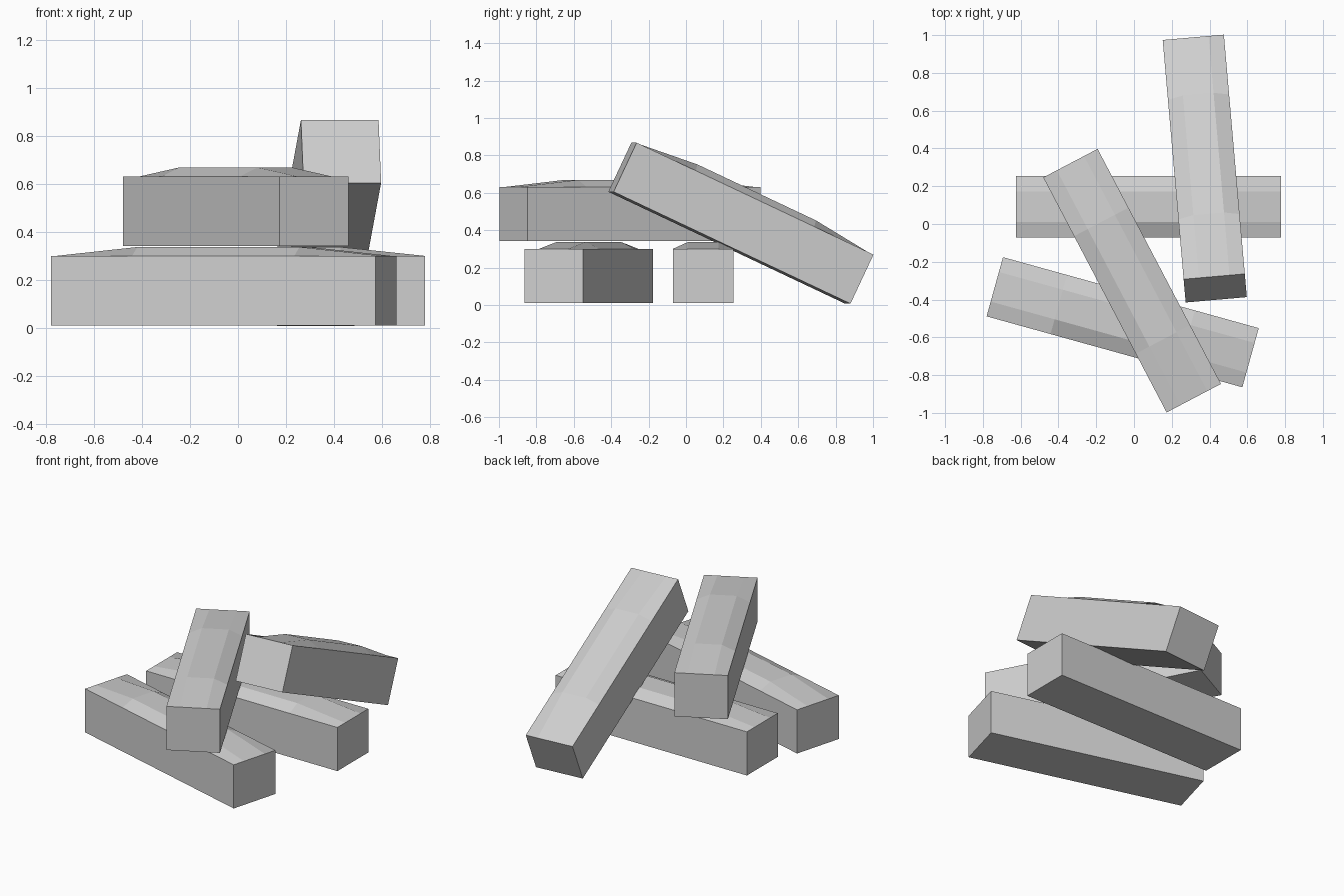
import bpy
import bmesh
from math import radians

if "Cube" in bpy.data.objects:
    bpy.data.objects.remove(bpy.data.objects["Cube"], do_unlink=True)

COLOUR = (0.62, 0.62, 0.62, 1)
stone = bpy.data.materials.new("pale_grey")
stone.use_nodes = True
stone.diffuse_color = COLOUR
stone.node_tree.nodes["Principled BSDF"].inputs["Base Color"].default_value = COLOUR

LENGTH, WIDTH, HEIGHT, CROWN = 1.405, 0.325, 0.29, 0.037
STEPS = (-0.5, -0.25, 0.25, 0.5)


def block(name, location, yaw, pitch=0):
    """Long box whose top is a three by three grid with a raised middle."""
    bm = bmesh.new()
    top = [[bm.verts.new((u * LENGTH, v * WIDTH,
                          HEIGHT + (CROWN if abs(u) + abs(v) == 0.5 else 0)))
            for v in STEPS] for u in STEPS]

    # Crowned top; corner faces start on a rim vertex so they split across the corner
    for i in range(3):
        for j in range(3):
            quad = [top[i][j], top[i + 1][j], top[i + 1][j + 1], top[i][j + 1]]
            if i != 1 and j != 1 and i == j:
                quad = quad[1:] + quad[:1]
            bm.faces.new(quad)

    # Straight sides and flat base
    rim = ([top[i][0] for i in range(3)] + [top[3][j] for j in range(3)]
           + [top[i][3] for i in (3, 2, 1)] + [top[0][j] for j in (3, 2, 1)])
    base = [bm.verts.new((v.co.x, v.co.y, 0)) for v in rim]
    for k in range(len(rim)):
        n = (k + 1) % len(rim)
        bm.faces.new((rim[k], base[k], base[n], rim[n]))
    bm.faces.new(base)
    bmesh.ops.recalc_face_normals(bm, faces=bm.faces)

    mesh = bpy.data.meshes.new(name)
    bm.to_mesh(mesh)
    bm.free()
    mesh.materials.append(stone)
    obj = bpy.data.objects.new(name, mesh)
    obj.location = location
    obj.rotation_euler = (0, radians(pitch), radians(yaw))
    bpy.context.collection.objects.link(obj)


# Two blocks on the ground, one across them, one leaning
block("front_block", (-0.06, -0.52, 0.01), -15.5)
block("back_block", (0.077, 0.092, 0.01), 0)
block("crossing_block", (-0.01, -0.30, 0.342), -62.3)
block("leaning_block", (0.38, 0.232, 0.306), 95, 25.2)
